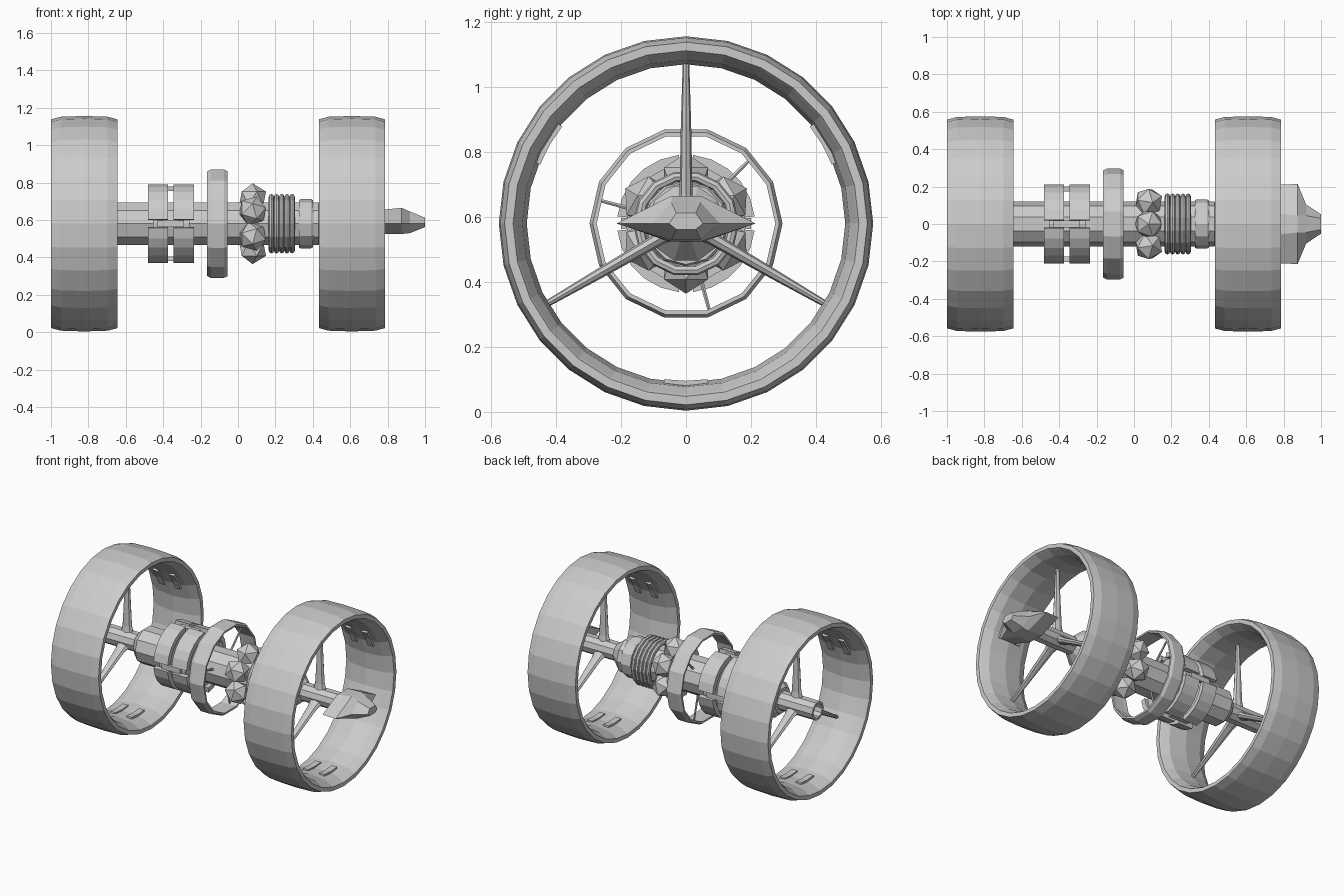
import bpy, bmesh
from math import sin, cos, pi, radians
from mathutils import Vector

if "Cube" in bpy.data.objects:
    bpy.data.objects.remove(bpy.data.objects["Cube"])

CZ = 0.58  # height of the axle


def finish(name, bm):
    bmesh.ops.recalc_face_normals(bm, faces=bm.faces)
    me = bpy.data.meshes.new(name)
    bm.to_mesh(me)
    bm.free()
    ob = bpy.data.objects.new(name, me)
    bpy.context.collection.objects.link(ob)
    return ob


def sweep(name, prof, n, a0=0.0, a1=360.0):
    """Sweep a closed (x, radius) profile about the axle; angle 0 is +y, 90 is up."""
    bm = bmesh.new()
    full = abs(a1 - a0 - 360) < 1e-6
    rings = []
    for i in range(n if full else n + 1):
        a = radians(a0 + (a1 - a0) * i / n)
        rings.append([bm.verts.new((x, r * cos(a), CZ + r * sin(a))) for x, r in prof])
    k = len(prof)
    for i in range(n):
        p, q = rings[i], rings[(i + 1) % len(rings)]
        for j in range(k):
            m = (j + 1) % k
            bm.faces.new((p[j], p[m], q[m], q[j]))
    if not full:
        bm.faces.new(rings[0])
        bm.faces.new(rings[-1])
    bmesh.ops.remove_doubles(bm, verts=bm.verts, dist=1e-5)
    return finish(name, bm)


def loft(name, sections):
    """Join matching loops of points and cap both ends."""
    bm = bmesh.new()
    loops = [[bm.verts.new(p) for p in s] for s in sections]
    k = len(loops[0])
    for p, q in zip(loops, loops[1:]):
        for j in range(k):
            bm.faces.new((p[j], p[(j + 1) % k], q[(j + 1) % k], q[j]))
    bm.faces.new(loops[0])
    bm.faces.new(loops[-1])
    return finish(name, bm)


def spoke(name, x, angle, stations, sides=8):
    """Radial rod; stations are (radius from axle, half size along x, half thickness)."""
    a = radians(angle)
    out, tan = Vector((0, cos(a), sin(a))), Vector((0, -sin(a), cos(a)))
    base = Vector((x, 0, CZ))
    secs = []
    for r, hx, ht in stations:
        secs.append([base + out * r + Vector((hx * cos(t), 0, 0)) + tan * ht * sin(t)
                     for t in (2 * pi * i / sides for i in range(sides))])
    return loft(name, secs)


# Wheels: tyre hoop, three spokes and pads on the inner wall
hoop = [(-.177, .532), (-.177, .558), (-.125, .572), (0, .576), (.125, .572), (.177, .558),
        (.177, .532), (.165, .525), (.12, .503), (0, .49), (-.12, .503), (-.165, .525)]
for side, wx in (("left", -.822), ("right", .609)):
    sweep(side + "_wheel_rim", [(wx + x, r) for x, r in hoop], 28)
    for i in range(3):
        spoke(f"{side}_wheel_spoke_{i}", wx, 90 + 120 * i,
              [(.03, .05, .03), (.09, .035, .02), (.3, .022, .016), (.5, .013, .01)])
        for s in (-1, 1):
            c, ang = wx + s * .06, 30 + 120 * i
            sweep(f"{side}_wheel_pad_{i}_{s}",
                  [(c - .02, .51), (c + .02, .51), (c + .02, .484), (c - .02, .484)],
                  2, ang - 8, ang + 8)

# Central shaft with tapered ends, open tube on the left
sweep("shaft", [(-.72, .0), (-.72, .085), (-.68, .12), (.43, .12), (.5, .06), (.5, 0)], 10)
sweep("left_hub_tube", [(-.98, .062), (-.71, .062), (-.71, .046), (-.98, .046)], 10)
sweep("right_hub_tube", [(.49, 0), (.49, .06), (.78, .06), (.78, 0)], 10)
sweep("collar", [(.325, .1), (.325, .126), (.335, .132), (.39, .132), (.4, .126), (.4, .1)], 12)

# Two rings of curved panels on a drum, tied together across the gaps
for k, (x0, x1) in enumerate(((-.48, -.375), (-.345, -.235))):
    for i in range(4):
        sweep(f"panel_{k}_{i}", [(x0, .212), (x1, .212), (x1, .18), (x0, .18)],
              5, 90 * i + 6, 90 * i + 84)
    sweep(f"panel_drum_{k}", [(x0 + .025, .1), (x0 + .025, .185), (x1 - .025, .185), (x1 - .025, .1)], 20)
for i in range(4):
    sweep(f"panel_tie_{i}", [(-.43, .2), (-.29, .2), (-.29, .175), (-.43, .175)],
          1, 90 * i - 5, 90 * i + 5)

# Habitat-like hoop on thin struts
sweep("middle_hoop", [(-.165, .275), (-.165, .287), (-.145, .297), (-.075, .297),
                      (-.055, .287), (-.055, .275), (-.08, .277), (-.14, .277)], 14)
for i in range(3):
    spoke(f"middle_hoop_strut_{i}", -.11, 45 + 120 * i, [(.1, .008, .008), (.28, .006, .006)], 6)

# Six faceted tanks around the shaft
for i in range(6):
    a = radians(90 + 60 * i)
    bpy.ops.mesh.primitive_ico_sphere_add(
        subdivisions=1, radius=.08,
        location=(.078, .136 * cos(a), CZ + .136 * sin(a)), rotation=(a - pi / 2, 0, 0))
    bpy.context.object.name = f"tank_{i}"

# Stack of cooling coils
for i in range(5):
    c = .178 + .028 * i
    sweep(f"coil_{i}", [(c + .014 * cos(t), .147 + .016 * sin(t))
                        for t in (pi / 4 * j for j in range(8))], 14)

# Winged nose at the right end
loft("nose", [[(x, w, CZ), (x, m, zt), (x, -m, zt), (x, -w, CZ), (x, -m, zb), (x, m, zb)]
              for x, w, m, zt, zb in ((.775, .21, .055, .655, .525), (.875, .214, .045, .665, .525),
                                      (.92, .105, .045, .645, .53), (1.0, .052, .03, .612, .562))])
